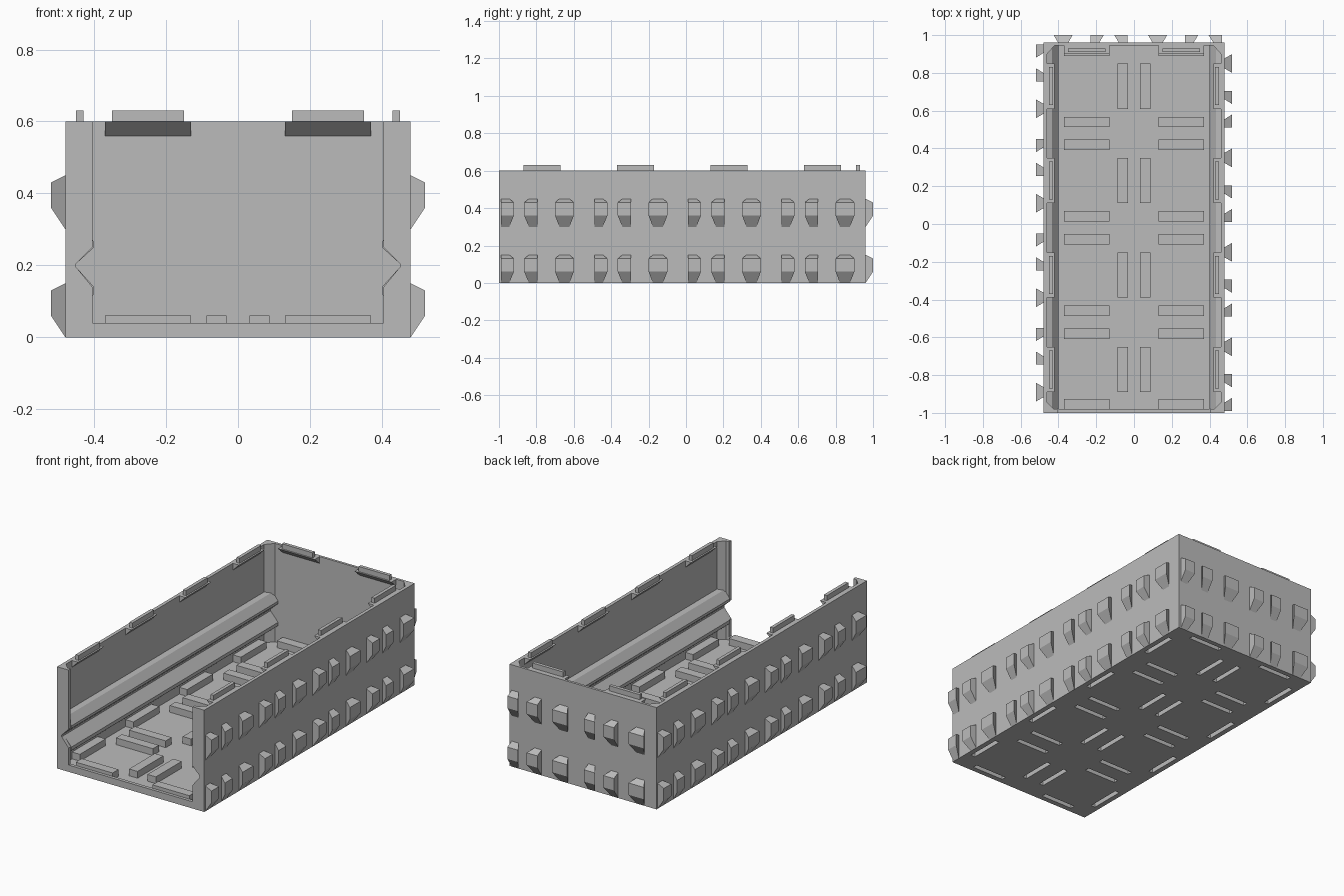
import bpy, bmesh
from math import pi
from mathutils import Vector, Matrix

if "Cube" in bpy.data.objects:
    bpy.data.objects.remove(bpy.data.objects["Cube"])

GREY = (0.5, 0.5, 0.5, 1)
mat = bpy.data.materials.new("plain_grey")
mat.use_nodes = True
mat.diffuse_color = GREY
mat.node_tree.nodes["Principled BSDF"].inputs["Base Color"].default_value = GREY

SIDE, BACK, TOP, FLOOR = 0.48, 0.96, 0.6, 0.02
IN_X, IN_Y, LIP_X, LIP_Y = 0.46, 0.945, 0.405, -0.98
MID_Y = -0.02
BAYS = [MID_Y + o for o in (-0.75, -0.25, 0.25, 0.75)]


def loft(bm, a, b):
    """Closed solid between two matching outlines."""
    va, vb = [bm.verts.new(p) for p in a], [bm.verts.new(p) for p in b]
    bm.faces.new(va)
    bm.faces.new(vb[::-1])
    for i in range(len(va)):
        j = (i + 1) % len(va)
        bm.faces.new((va[j], va[i], vb[i], vb[j]))


def prism(bm, outline, axis, lo, hi):
    """Extrude a 2D outline along x, y or z."""
    def place(p, t):
        q = list(p)
        q.insert("xyz".index(axis), t)
        return Vector(q)
    loft(bm, [place(p, lo) for p in outline], [place(p, hi) for p in outline])


def box(bm, x0, x1, y0, y1, z0, z1):
    prism(bm, [(x0, y0), (x1, y0), (x1, y1), (x0, y1)], "z", z0, z1)


def block(bm, cx, cy, sx, sy, z0, z1):
    box(bm, cx - sx / 2, cx + sx / 2, cy - sy / 2, cy + sy / 2, z0, z1)


def finish(bm, name):
    bmesh.ops.recalc_face_normals(bm, faces=bm.faces)
    me = bpy.data.meshes.new(name)
    bm.to_mesh(me)
    bm.free()
    me.materials.append(mat)
    ob = bpy.data.objects.new(name, me)
    bpy.context.scene.collection.objects.link(ob)
    return ob


def mirrored(bm):
    """Copy everything to the other side of x = 0."""
    geom = bmesh.ops.duplicate(bm, geom=bm.verts[:] + bm.edges[:] + bm.faces[:])["geom"]
    bmesh.ops.scale(bm, vec=(-1, 1, 1), verts=[g for g in geom if isinstance(g, bmesh.types.BMVert)])


# Side and back walls
bm = bmesh.new()
box(bm, IN_X, SIDE, -1, BACK, 0, TOP)
mirrored(bm)
box(bm, -IN_X, IN_X, IN_Y, BACK, 0, TOP)
finish(bm, "walls")

# Front frame: notched uprights and a low sill
bm = bmesh.new()
prism(bm, [(IN_X, 0), (LIP_X, 0), (LIP_X, 0.14), (0.45, 0.195), (0.45, 0.205),
           (LIP_X, 0.25), (LIP_X, TOP), (IN_X, TOP)], "y", -1, LIP_Y)
mirrored(bm)
box(bm, -LIP_X, LIP_X, -1, LIP_Y, 0, 0.04)
finish(bm, "front_frame")

# Chamfered corner fillets, interrupted by the rails
bm = bmesh.new()
for z0, z1 in ((FLOOR, 0.11), (0.28, TOP)):
    prism(bm, [(IN_X, LIP_Y), (0.425, LIP_Y), (IN_X, -0.945)], "z", z0, z1)
    prism(bm, [(IN_X, IN_Y), (0.42, IN_Y), (IN_X, 0.9)], "z", z0, z1)
mirrored(bm)
finish(bm, "corner_fillets")

# Grooved slide rails
bm = bmesh.new()
prism(bm, [(IN_X, 0.32), (0.435, 0.31), (0.4, 0.265), (0.4, 0.25), (0.45, 0.205),
           (0.45, 0.195), (0.4, 0.14), (0.4, 0.12), (IN_X, 0.07)], "y", LIP_Y, IN_Y)
mirrored(bm)
finish(bm, "slide_rails")

# Stacking tabs with sloped brackets
brackets, tabs = bmesh.new(), bmesh.new()
for y in BAYS:
    prism(brackets, [(IN_X, TOP), (0.42, TOP), (IN_X, 0.56)], "y", y - 0.12, y + 0.12)
    block(tabs, 0.44, y, 0.02, 0.2, TOP, 0.63)
prism(brackets, [(IN_Y, TOP), (0.9, TOP), (IN_Y, 0.56)], "x", 0.13, 0.37)
block(tabs, 0.25, 0.92, 0.2, 0.02, TOP, 0.63)
for bm, name in ((brackets, "tab_brackets"), (tabs, "stacking_tabs")):
    mirrored(bm)
    finish(bm, name)

# Floor with raised pockets, hollowed from below to take the tabs
pockets = []
for s in (-1, 1):
    for y in BAYS:
        pockets += [(s * 0.06, y, False), (s * 0.436, y, False)]
    for y in (-0.5, 0, 0.5):
        pockets += [(s * 0.25, MID_Y + y + d, True) for d in (-0.06, 0.06)]
    pockets += [(s * 0.25, -0.955, True), (s * 0.25, 0.918, True)]

bm = bmesh.new()
box(bm, -IN_X, IN_X, LIP_Y, IN_Y, 0, FLOOR)
floor = finish(bm, "floor")
covers, slots = bmesh.new(), bmesh.new()
for x, y, across in pockets:
    for bm, length, width, z0, z1 in ((covers, 0.24, 0.055, 0.01, 0.06), (slots, 0.21, 0.028, -0.05, 0.04)):
        sx, sy = (length, width) if across else (width, length)
        block(bm, x, y, sx, sy, z0, z1)
for bm, name, op in ((covers, "pocket_covers", "UNION"), (slots, "slot_cutter", "DIFFERENCE")):
    tool = finish(bm, name)
    tool.hide_render = True
    tool.hide_viewport = True
    mod = floor.modifiers.new(name, "BOOLEAN")
    mod.operation, mod.object, mod.solver = op, tool, "EXACT"
dg = bpy.context.evaluated_depsgraph_get()
cut = bpy.data.meshes.new_from_object(floor.evaluated_get(dg))
floor.modifiers.clear()
floor.data = cut
for name in ("pocket_covers", "slot_cutter"):
    bpy.data.objects.remove(bpy.data.objects[name])


# Dovetail teeth: start, end at the wall and at the tip
TEETH = ((0, 0.045, 0, 0.07), (0.15, 0.195, 0.125, 0.195), (0.313, 0.367, 0.29, 0.39))


def tooth_row(name, origin, turn, repeats):
    """Rows run along local +y and stick out along local +x."""
    bm = bmesh.new()
    for k in range(repeats):
        for z in (0, 0.3):
            for a0, a1, b0, b1 in TEETH:
                o = 0.5 * k
                ends = []
                for x, y0, y1, z0, z1 in ((0, a0, a1, 0, 0.15), (0.04, b0, b1, 0.06, 0.13)):
                    ends.append([(x, o + y0, z + z0), (x, o + y1, z + z0),
                                 (x, o + y1, z + z1), (x, o + y0, z + z1)])
                loft(bm, *ends)
    bm.transform(Matrix.Translation(origin) @ Matrix.Rotation(turn, 4, "Z"))
    finish(bm, name)


tooth_row("left_teeth", (SIDE, -0.99, 0), 0, 4)
tooth_row("right_teeth", (-SIDE, 0.95, 0), pi, 4)
tooth_row("back_teeth", (0.465, BACK, 0), pi / 2, 2)
